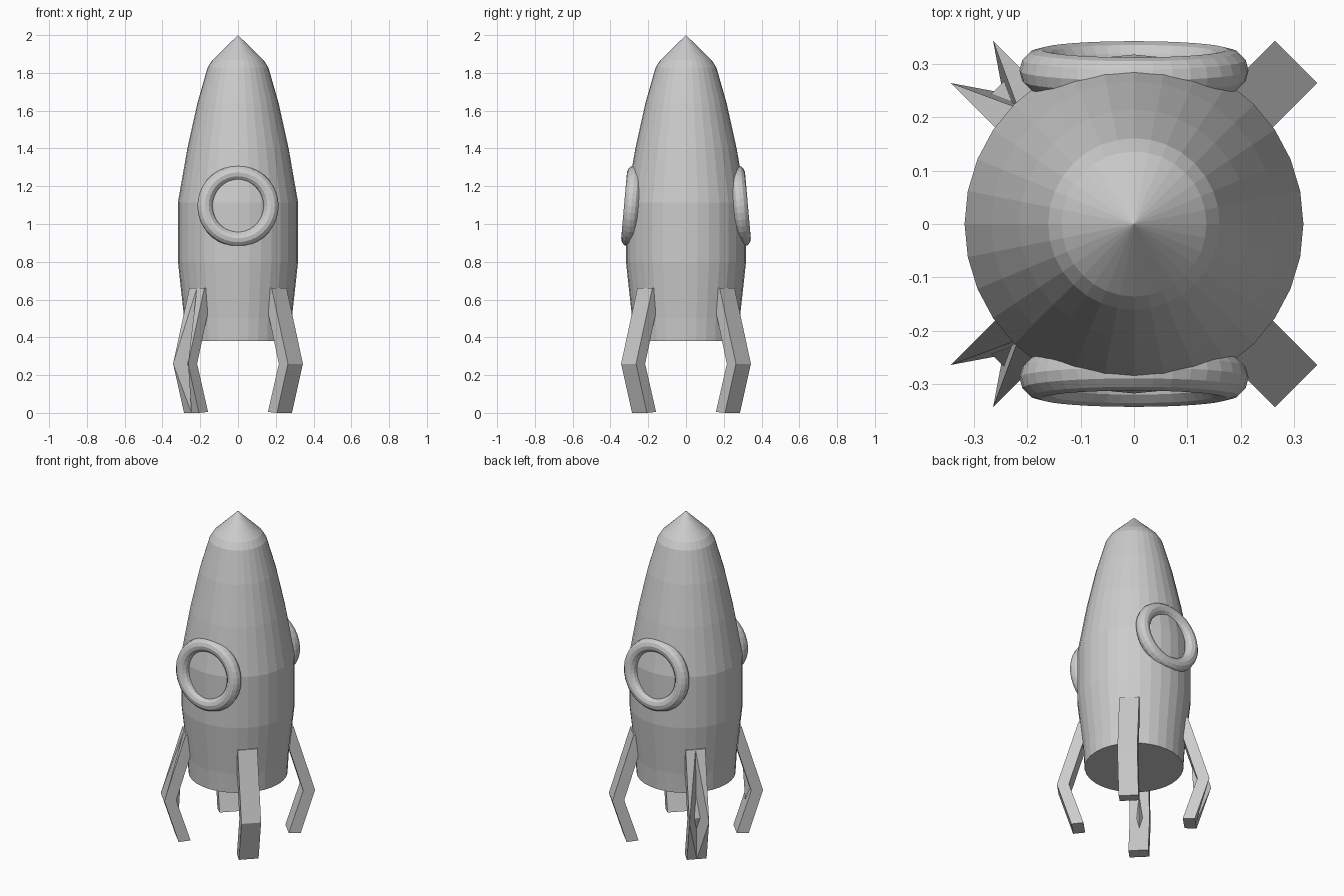
import bpy, bmesh
from math import sin, cos, pi, radians

if "Cube" in bpy.data.objects:
    bpy.data.objects.remove(bpy.data.objects["Cube"])


def make_object(name, verts, faces):
    mesh = bpy.data.meshes.new(name)
    mesh.from_pydata(verts, [], faces)
    bm = bmesh.new()
    bm.from_mesh(mesh)
    bmesh.ops.recalc_face_normals(bm, faces=bm.faces)
    bm.to_mesh(mesh)
    bm.free()
    obj = bpy.data.objects.new(name, mesh)
    bpy.context.collection.objects.link(obj)
    return obj


# Hull: lathed (radius, height) profile with a closed base and pointed nose
SIDES = 32
profile = [(.278, .38), (.285, .5), (.318, .8), (.318, 1.115), (.268, 1.4),
           (.215, 1.64), (.161, 1.828), (.136, 1.867)]
verts = [(r * cos(2 * pi * i / SIDES), r * sin(2 * pi * i / SIDES), z)
         for r, z in profile for i in range(SIDES)]
faces = [tuple(range(SIDES))]
for k in range(len(profile) - 1):
    for i in range(SIDES):
        j = (i + 1) % SIDES
        a, b = k * SIDES, (k + 1) * SIDES
        faces.append((a + i, a + j, b + j, b + i))
tip = len(verts)
verts.append((0, 0, 2))
last = (len(profile) - 1) * SIDES
faces += [(last + i, last + (i + 1) % SIDES, tip) for i in range(SIDES)]
make_object("hull", verts, faces)

# Porthole rims: front and back, leaning with the hull
for name, side in (("front_porthole_rim", -1), ("back_porthole_rim", 1)):
    bpy.ops.mesh.primitive_torus_add(
        major_radius=.175, minor_radius=.04, major_segments=36, minor_segments=12,
        location=(0, side * .288, 1.095), rotation=(-side * radians(85), 0, 0))
    bpy.context.object.name = name

# Legs: bent square bars on the diagonals
HALF = .056
outer = [(.308, .66), (.43, .26), (.348, 0)]
inner = [(.242, .66), (.362, .26), (.28, .005)]


def leg(name, angle, grooved):
    def put(r, t, z):
        return (r * cos(angle) - t * sin(angle), r * sin(angle) + t * cos(angle), z)
    # rows 0-2 outer, 3-5 inner; even index = one side, odd = the other
    v = [put(r, s * HALF, z) for r, z in outer + inner for s in (-1, 1)]
    f = [(6, 7, 9, 8), (8, 9, 11, 10)]
    for s in (0, 1):
        f += [(s, 2 + s, 8 + s, 6 + s), (2 + s, 4 + s, 10 + s, 8 + s)]
    if grooved:
        # the outer centre line runs straight past the knee, leaving a notch
        v += [put(outer[0][0], 0, outer[0][1]), put(outer[2][0], 0, outer[2][1])]
        for s in (0, 1):
            f += [(s, 2 + s, 12), (2 + s, 13, 12), (2 + s, 4 + s, 13)]
        f += [(0, 12, 1, 7, 6), (4, 13, 5, 11, 10)]
    else:
        f += [(0, 1, 3, 2), (2, 3, 5, 4), (0, 1, 7, 6), (4, 5, 11, 10)]
    make_object(name, v, f)


for name, deg, grooved in (("back_right_leg", 45, False), ("back_left_leg", 135, True),
                           ("front_left_leg", 225, True), ("front_right_leg", 315, False)):
    leg(name, radians(deg), grooved)
